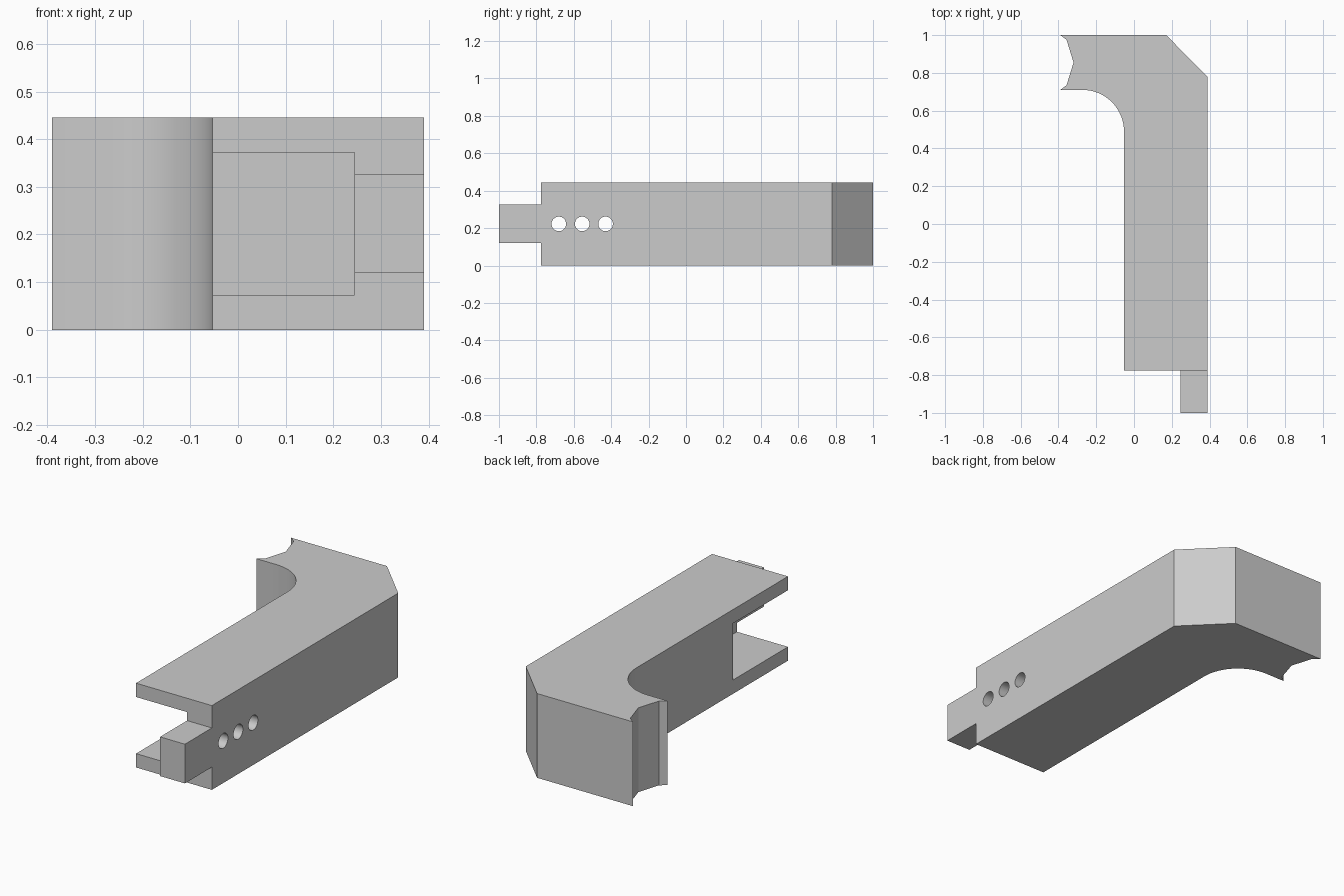
import bpy
import bmesh
from math import sin, cos, pi, radians

if "Cube" in bpy.data.objects:
    bpy.data.objects.remove(bpy.data.objects["Cube"], do_unlink=True)

HEIGHT = 0.445

grey = bpy.data.materials.new("plain grey")
grey.use_nodes = True
colour = (0.6, 0.6, 0.6, 1)
grey.diffuse_color = colour
grey.node_tree.nodes["Principled BSDF"].inputs["Base Color"].default_value = colour


def prism(name, outline, z0, z1):
    """Extrude an outline in plan between two heights."""
    bm = bmesh.new()
    base = bm.faces.new([bm.verts.new((x, y, z0)) for x, y in outline])
    top = bmesh.ops.extrude_face_region(bm, geom=[base])["geom"]
    verts = [v for v in top if isinstance(v, bmesh.types.BMVert)]
    bmesh.ops.translate(bm, verts=verts, vec=(0, 0, z1 - z0))
    bmesh.ops.recalc_face_normals(bm, faces=bm.faces)
    mesh = bpy.data.meshes.new(name)
    bm.to_mesh(mesh)
    bm.free()
    obj = bpy.data.objects.new(name, mesh)
    bpy.context.collection.objects.link(obj)
    obj.data.materials.append(grey)
    return obj


def box(name, x0, x1, y0, y1, z0, z1):
    return prism(name, [(x0, y0), (x1, y0), (x1, y1), (x0, y1)], z0, z1)


def apply_boolean(target, other, operation):
    mod = target.modifiers.new("boolean", "BOOLEAN")
    mod.operation = operation
    mod.solver = "EXACT"
    mod.object = other
    bpy.context.view_layer.objects.active = target
    bpy.ops.object.modifier_apply(modifier=mod.name)
    bpy.data.objects.remove(other, do_unlink=True)


# Bent arm outline: chamfered outer corner, notched end, rounded inner corner
RADIUS = 0.22
STEPS = 16
outline = [(-0.053, -0.775), (0.39, -0.775), (0.39, 0.78), (0.17, 1.0),
           (-0.39, 1.0), (-0.357, 0.975), (-0.32, 0.855), (-0.357, 0.735), (-0.39, 0.71)]
for i in range(STEPS + 1):
    a = pi / 2 * (1 - i / STEPS)
    outline.append((-0.053 - RADIUS + RADIUS * cos(a), 0.71 - RADIUS + RADIUS * sin(a)))
arm = prism("bent_arm", outline, 0, HEIGHT)

# Side slot, open to the front and to the inner side
apply_boolean(arm, box("slot_cutter", -0.3, 0.245, -1.2, -0.315, 0.073, 0.372), "DIFFERENCE")

# Tongue reaching forward from the slot wall
apply_boolean(arm, box("tongue", 0.245, 0.39, -1.0, -0.7, 0.12, 0.327), "UNION")

# Row of bolt holes through the slot wall
for y in (-0.68, -0.555, -0.43):
    bpy.ops.mesh.primitive_cylinder_add(vertices=32, radius=0.039, depth=0.4,
                                        location=(0.32, y, HEIGHT / 2),
                                        rotation=(0, pi / 2, 0))
    hole = bpy.context.object
    hole.data.materials.append(grey)
    apply_boolean(arm, hole, "DIFFERENCE")

bpy.ops.object.select_all(action="DESELECT")
arm.select_set(True)
bpy.context.view_layer.objects.active = arm
bpy.ops.object.shade_smooth_by_angle(angle=radians(20))
